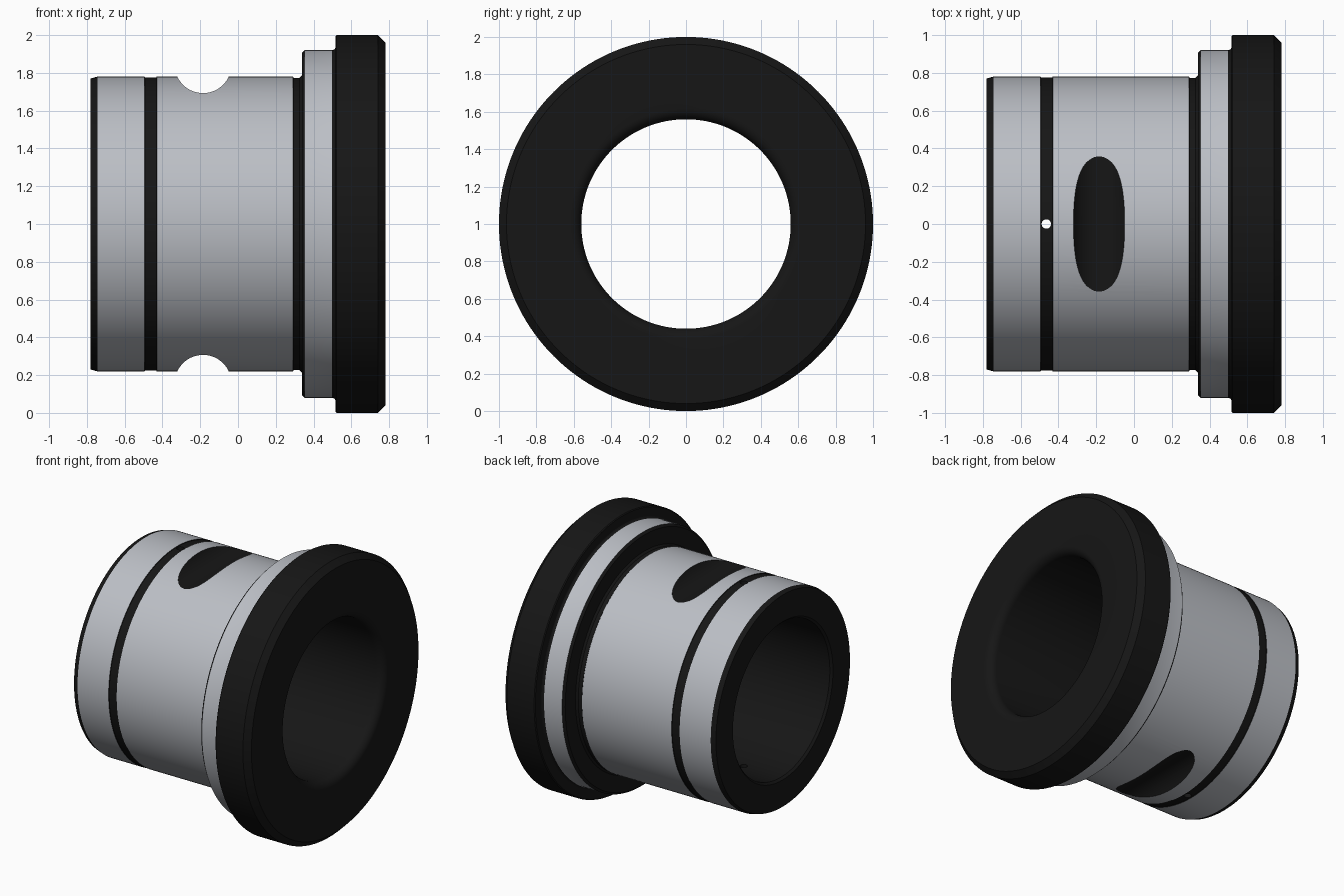
import bpy, bmesh, math
from mathutils import Matrix

if "Cube" in bpy.data.objects:
    bpy.data.objects.remove(bpy.data.objects["Cube"])

SEGMENTS = 160
AXIS_Z = 1.0


def material(name, rgb):
    mat = bpy.data.materials.new(name)
    mat.diffuse_color = (*rgb, 1)
    mat.use_nodes = True
    mat.node_tree.nodes["Principled BSDF"].inputs["Base Color"].default_value = mat.diffuse_color
    return mat


steel = material("ground_steel", (0.5, 0.52, 0.56))
black = material("black_oxide", (0.008, 0.008, 0.008))


def new_object(name, bm):
    bmesh.ops.recalc_face_normals(bm, faces=bm.faces[:])
    mesh = bpy.data.meshes.new(name)
    bm.to_mesh(mesh)
    bm.free()
    mesh.materials.append(steel)
    mesh.materials.append(black)
    obj = bpy.data.objects.new(name, mesh)
    bpy.context.collection.objects.link(obj)
    return obj


def arc(cx, cr, rad, a0, a1, steps=6):
    angles = [math.radians(a0 + (a1 - a0) * i / steps) for i in range(steps + 1)]
    return [(cx + rad * math.cos(a), cr + rad * math.sin(a), 1) for a in angles]


# Bushing section: (x, radius, material of the strip to the next point)
profile = [
    (-0.78, 0.575, 1), (-0.78, 0.770, 1),                    # small end
    (-0.745, 0.78, 0),                                       # pilot land
    (-0.495, 0.78, 1), (-0.493, 0.776, 1),                   # oil groove
    (-0.432, 0.776, 1), (-0.430, 0.78, 0),                   # main body
    (0.29, 0.78, 1), (0.295, 0.774, 1), (0.325, 0.774, 1),   # relief under collar
    (0.338, 0.787, 1), (0.338, 0.905, 1),
    (0.353, 0.92, 0), (0.498, 0.92, 1),                      # collar
]
profile += arc(0.498, 0.938, 0.018, -90, 0, 4)[1:]
profile += [(0.516, 0.994, 1), (0.522, 1.0, 1), (0.74, 1.0, 1), (0.78, 0.96, 1)]  # flange
profile += arc(0.72, 0.62, 0.06, 0, -90, 8)                  # bore mouth
profile += [(-0.765, 0.56, 1)]

bm = bmesh.new()
rings = []
for x, r, m in profile:
    rings.append([bm.verts.new((x, r * math.cos(2 * math.pi * i / SEGMENTS),
                                AXIS_Z + r * math.sin(2 * math.pi * i / SEGMENTS)))
                  for i in range(SEGMENTS)])
for k, (x, r, m) in enumerate(profile):
    a, b = rings[k], rings[(k + 1) % len(rings)]
    for i in range(SEGMENTS):
        j = (i + 1) % SEGMENTS
        bm.faces.new((a[i], a[j], b[j], b[i])).material_index = m
bushing = new_object("flanged_bushing", bm)


def cut(name, radius, depth, matrix, segments):
    cutter_bm = bmesh.new()
    bmesh.ops.create_cone(cutter_bm, cap_ends=True, segments=segments, radius1=radius,
                          radius2=radius, depth=depth, matrix=matrix)
    for f in cutter_bm.faces:
        f.material_index = 1
    cutter = new_object(name, cutter_bm)
    cutter.hide_render = True
    mod = bushing.modifiers.new(name, 'BOOLEAN')
    mod.operation = 'DIFFERENCE'
    mod.solver = 'EXACT'
    mod.object = cutter
    bpy.ops.object.select_all(action='DESELECT')
    bpy.context.view_layer.objects.active = bushing
    bushing.select_set(True)
    bpy.ops.object.modifier_apply(modifier=name)
    bpy.data.objects.remove(cutter)


# Round cross notches at top and bottom, then the oil hole through both walls
for side in (1, -1):
    cut("cross_notch", 0.15, 2,
        Matrix.Translation((-0.185, 0, AXIS_Z + side * 0.843)) @ Matrix.Rotation(math.pi / 2, 4, 'X'), 64)
cut("oil_hole", 0.025, 3, Matrix.Translation((-0.464, 0, AXIS_Z)), 24)

bpy.ops.object.shade_smooth_by_angle(angle=math.radians(14))
